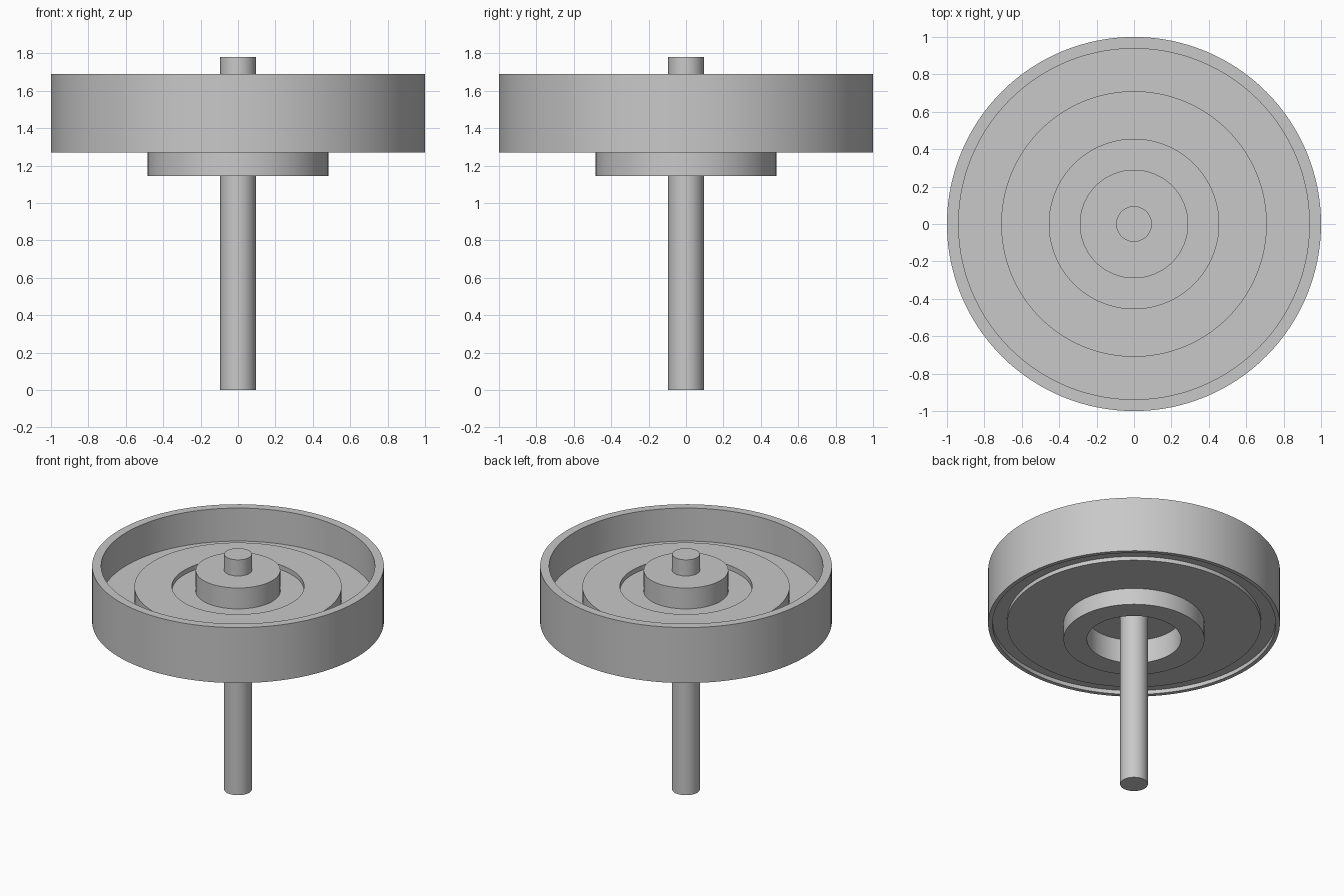
import bpy, bmesh, math

cube = bpy.data.objects.get("Cube")
if cube:
    bpy.data.objects.remove(cube, do_unlink=True)

SEGMENTS = 128

grey = bpy.data.materials.new("plain grey")
grey.use_nodes = True
colour = (0.58, 0.58, 0.58, 1.0)
grey.diffuse_color = colour
grey.node_tree.nodes["Principled BSDF"].inputs["Base Color"].default_value = colour


def lathe(name, profile, closed):
    """Turn a (radius, height) outline around the z axis."""
    bm = bmesh.new()
    verts = [bm.verts.new((r, 0, z)) for r, z in profile]
    pairs = list(zip(verts, verts[1:]))
    if closed:
        pairs.append((verts[-1], verts[0]))
    edges = [bm.edges.new(p) for p in pairs]
    bmesh.ops.spin(bm, geom=verts + edges, cent=(0, 0, 0), axis=(0, 0, 1),
                   angle=math.tau, steps=SEGMENTS, use_merge=False)
    bmesh.ops.remove_doubles(bm, verts=bm.verts, dist=0.0001)
    bmesh.ops.recalc_face_normals(bm, faces=bm.faces)
    mesh = bpy.data.meshes.new(name)
    bm.to_mesh(mesh)
    bm.free()
    mesh.materials.append(grey)
    obj = bpy.data.objects.new(name, mesh)
    bpy.context.collection.objects.link(obj)
    bpy.ops.object.select_all(action="DESELECT")
    obj.select_set(True)
    bpy.context.view_layer.objects.active = obj
    bpy.ops.object.shade_smooth_by_angle(angle=math.radians(30))
    return obj


# Main heights and radii
shaft_r, shaft_top = 0.095, 1.78
base, rim_top = 1.27, 1.69
floor, ring_top, pocket = 1.44, 1.535, 1.50

# Wheel: outline runs from the bore along the underside, then back over the top
underside = [(shaft_r, 1.325), (0.323, 1.325), (0.323, 1.145),   # recess in boss
             (0.483, 1.145), (0.483, base),                      # boss
             (0.87, base), (0.87, 1.30), (0.97, 1.30), (0.97, base)]  # groove
rim = [(1.0, base), (1.0, rim_top), (0.938, rim_top), (0.938, floor)]
upper = [(0.71, floor), (0.71, ring_top), (0.453, ring_top),     # raised ring
         (0.453, pocket), (0.29, pocket),                        # pocket
         (0.29, 1.658), (shaft_r, 1.658)]                        # hub
lathe("wheel", underside + rim + upper, closed=True)

# Shaft through the hub
lathe("shaft", [(0, 0), (shaft_r, 0), (shaft_r, shaft_top), (0, shaft_top)],
      closed=False)
